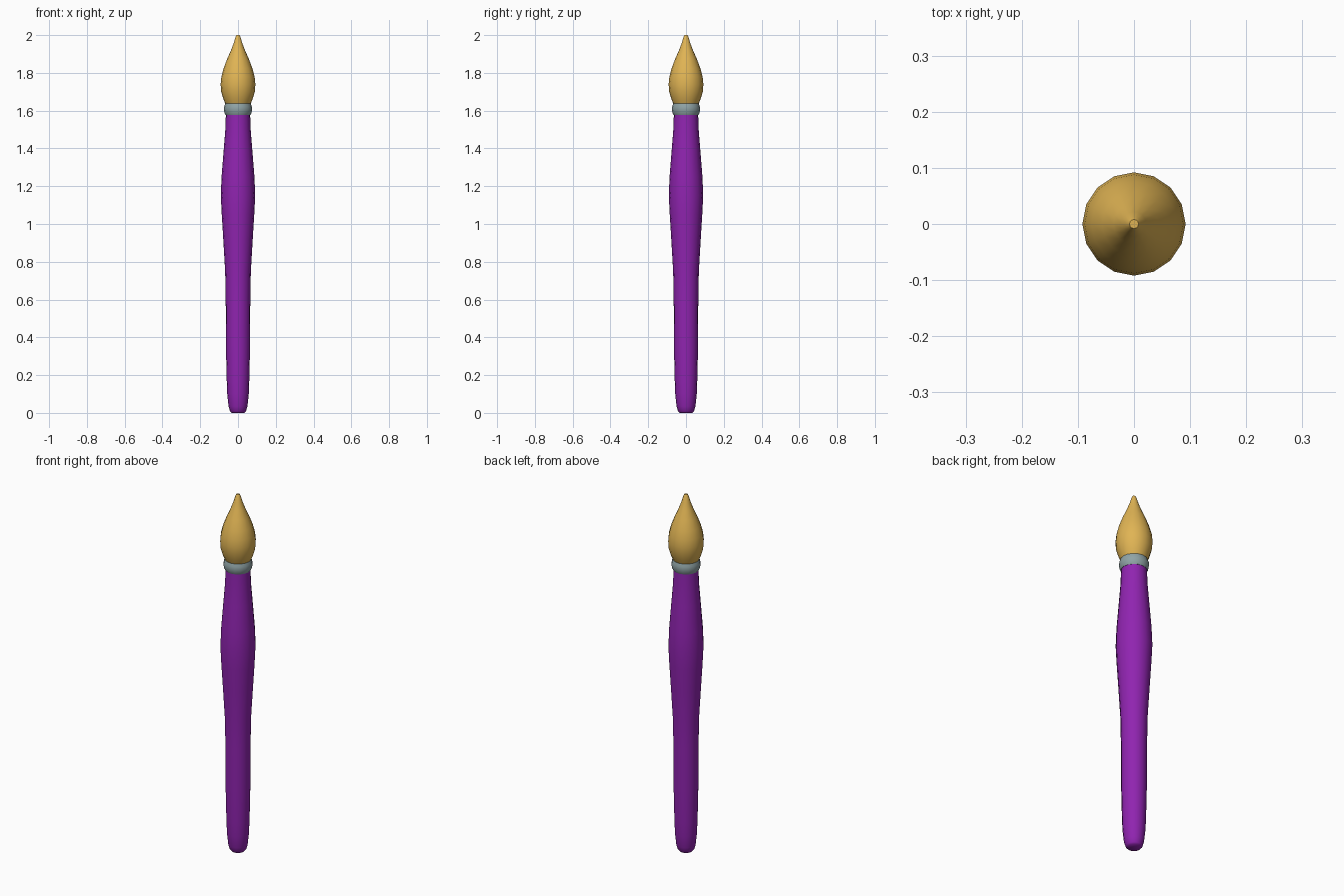
import bpy, bmesh, math

if "Cube" in bpy.data.objects:
    bpy.data.objects.remove(bpy.data.objects["Cube"])

SIDES = 16

def material(name, rgb):
    lin = [(c / 255 / 12.92) if c / 255 <= 0.04045 else ((c / 255 + 0.055) / 1.055) ** 2.4 for c in rgb]
    m = bpy.data.materials.new(name)
    m.diffuse_color = (*lin, 1)
    m.use_nodes = True
    m.node_tree.nodes["Principled BSDF"].inputs["Base Color"].default_value = m.diffuse_color
    return m

def lathe(name, profile, mat, smooth_angle=50):
    """Revolve (radius, z) points about the z axis and cap both ends."""
    bm = bmesh.new()
    rings = []
    for r, z in profile:
        rings.append([bm.verts.new((r * math.cos(2 * math.pi * i / SIDES),
                                    r * math.sin(2 * math.pi * i / SIDES), z))
                      for i in range(SIDES)])
    for a, b in zip(rings, rings[1:]):
        for i in range(SIDES):
            j = (i + 1) % SIDES
            bm.faces.new((a[i], a[j], b[j], b[i]))
    bm.faces.new(rings[0][::-1])
    bm.faces.new(rings[-1])
    mesh = bpy.data.meshes.new(name)
    bm.to_mesh(mesh)
    bm.free()
    mesh.materials.append(mat)
    ob = bpy.data.objects.new(name, mesh)
    bpy.context.collection.objects.link(ob)
    bpy.ops.object.select_all(action='DESELECT')
    ob.select_set(True)
    bpy.context.view_layer.objects.active = ob
    bpy.ops.object.shade_smooth_by_angle(angle=math.radians(smooth_angle))
    return ob

purple = material("purple paint", (144, 36, 176))
grey = material("grey metal", (144, 164, 166))
tan = material("golden bristle", (224, 180, 84))

# Handle: rounded foot, slim shaft, swelling grip
lathe("handle", [(0.035, 0), (0.042, 0.008), (0.050, 0.035), (0.057, 0.10), (0.060, 0.18),
                 (0.064, 0.36), (0.065, 0.60), (0.068, 0.75), (0.078, 0.92), (0.086, 1.05),
                 (0.091, 1.15), (0.087, 1.25), (0.075, 1.40), (0.067, 1.50), (0.064, 1.59)], purple)

# Ferrule: bulging metal ring
lathe("ferrule", [(0.066, 1.578), (0.071, 1.588), (0.075, 1.607), (0.073, 1.622), (0.068, 1.637)], grey)

# Bristles: teardrop tuft
lathe("bristles", [(0.064, 1.63), (0.077, 1.66), (0.089, 1.70), (0.092, 1.74), (0.088, 1.78),
                   (0.076, 1.825), (0.057, 1.875), (0.037, 1.92), (0.022, 1.96),
                   (0.013, 1.99), (0.008, 2.0)], tan)
